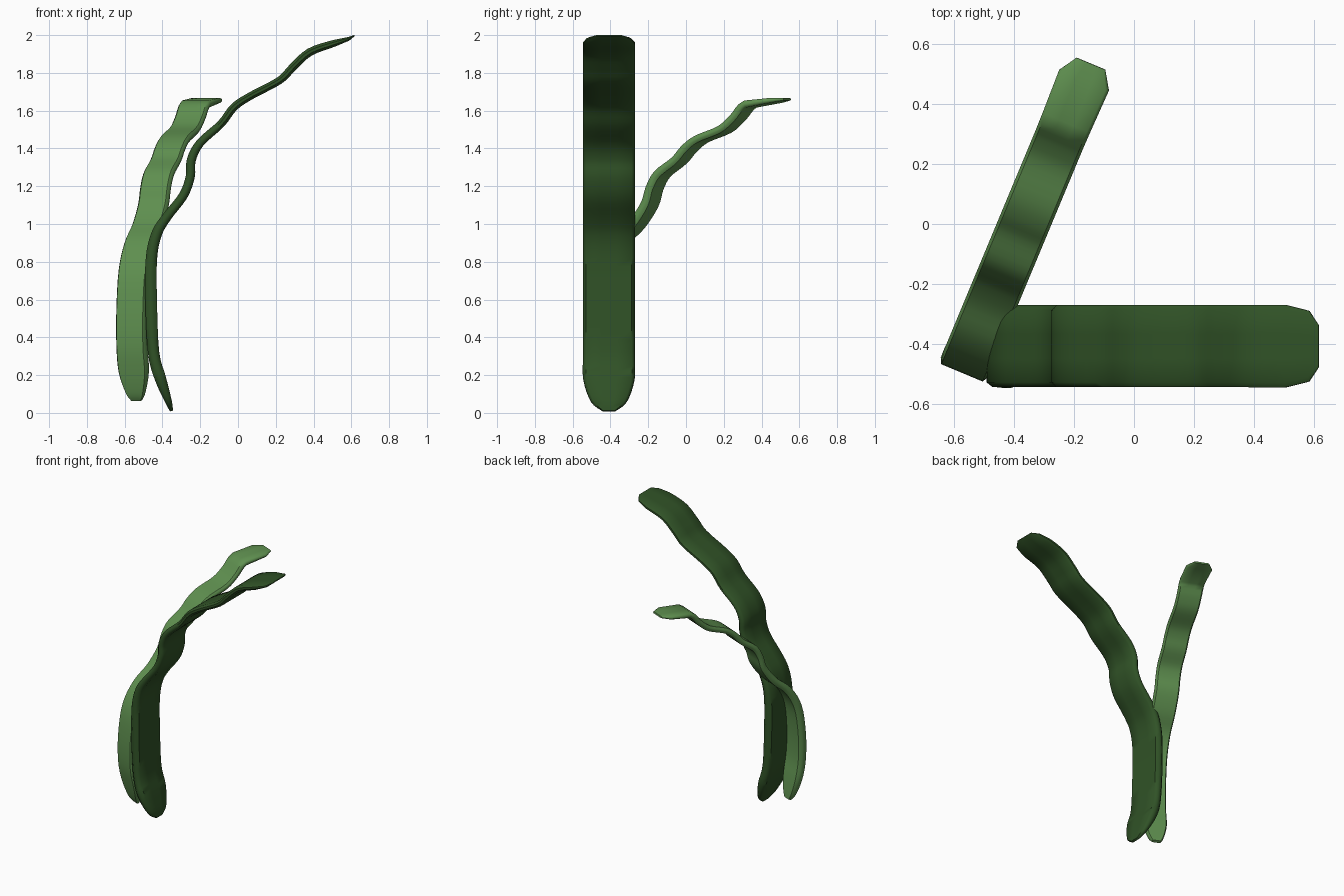
import bpy, bmesh, math
from mathutils import Vector

if "Cube" in bpy.data.objects:
    bpy.data.objects.remove(bpy.data.objects["Cube"])

# Rounded flat cross-section: (across, through) in half-width / half-thickness units
SECTION = [(-1, -.35), (-.88, -1), (-.3, -1), (.3, -1), (.88, -1), (1, -.35),
           (1, .35), (.88, 1), (.3, 1), (-.3, 1), (-.88, 1), (-1, .35)]


def smooth_path(rows, steps=4):
    """Catmull-Rom through the rows, straight at the cut tip."""
    pts = [Vector(r) for r in rows]
    out, n = [], len(pts)
    for i in range(n - 1):
        a, b, c, d = pts[max(i - 1, 0)], pts[i], pts[i + 1], pts[min(i + 2, n - 1)]
        if i >= n - 3:
            out.append(b)
            continue
        for k in range(steps):
            t = k / steps
            out.append(b + (c - a) * (.5 * t) + (a * 2 - b * 5 + c * 4 - d) * (.5 * t * t)
                       + (b * 3 - a - c * 3 + d) * (.5 * t ** 3))
    return out + [pts[-1]]


def blade(name, rows, origin, lean, color):
    """rows: (distance along lean, height, half width, half thickness)."""
    u = Vector((lean[0], lean[1], 0)).normalized()
    w = Vector((u.y, -u.x, 0))
    path = smooth_path(rows)
    centre = [Vector(origin) + u * p[0] + Vector((0, 0, p[1])) for p in path]
    bm = bmesh.new()
    rings = []
    for i, p in enumerate(path):
        tangent = centre[min(i + 1, len(path) - 1)] - centre[max(i - 1, 0)]
        normal = tangent.cross(w).normalized()
        rings.append([bm.verts.new(centre[i] + w * (a * p[2]) + normal * (b * p[3]))
                      for a, b in SECTION])
    m = len(SECTION)
    for r, s in zip(rings, rings[1:]):
        for j in range(m):
            bm.faces.new((r[j], r[(j + 1) % m], s[(j + 1) % m], s[j]))
    bm.faces.new(rings[0])
    bm.faces.new(rings[-1])
    bmesh.ops.recalc_face_normals(bm, faces=bm.faces)
    mesh = bpy.data.meshes.new(name)
    bm.to_mesh(mesh)
    bm.free()
    obj = bpy.data.objects.new(name, mesh)
    bpy.context.collection.objects.link(obj)
    mat = bpy.data.materials.new(name + "_green")
    mat.diffuse_color = color
    mat.use_nodes = True
    mat.node_tree.nodes["Principled BSDF"].inputs["Base Color"].default_value = mat.diffuse_color
    mesh.materials.append(mat)
    bpy.ops.object.select_all(action='DESELECT')
    obj.select_set(True)
    bpy.context.view_layer.objects.active = obj
    bpy.ops.object.shade_smooth_by_angle(angle=math.radians(50))


# Broad dark blade leaning to +x
blade("broad_leaf", [
    (-.352, .01, .035, .008), (-.368, .06, .095, .018), (-.41, .18, .136, .03),
    (-.447, .32, .137, .03), (-.46, .6, .137, .031), (-.458, .82, .137, .03),
    (-.43, .95, .137, .028), (-.375, 1.04, .137, .025), (-.29, 1.15, .137, .024),
    (-.253, 1.25, .137, .024), (-.247, 1.34, .137, .024), (-.2, 1.43, .137, .022),
    (-.09, 1.53, .137, .021), (-.02, 1.62, .137, .021), (.07, 1.68, .137, .02),
    (.22, 1.76, .137, .02), (.29, 1.83, .137, .021), (.38, 1.91, .137, .021),
    (.51, 1.957, .137, .018), (.585, 1.98, .118, .01), (.617, 1.998, .07, .003)],
    (0, -.408, 0), (1, 0), (.03, .085, .02, 1))

# Narrow light blade leaning backwards (distances are measured from y = 0)
blade("narrow_leaf", [
    (-.44, .067, .03, .01), (-.455, .11, .055, .02), (-.48, .22, .083, .028),
    (-.505, .36, .085, .03), (-.505, .55, .085, .03), (-.475, .75, .085, .029),
    (-.4, .89, .085, .026), (-.29, .99, .085, .024), (-.21, 1.1, .085, .022),
    (-.18, 1.19, .085, .021), (-.135, 1.265, .085, .021), (-.04, 1.335, .085, .02),
    (.02, 1.4, .085, .02), (.09, 1.45, .085, .019), (.22, 1.5, .085, .019),
    (.295, 1.56, .085, .019), (.37, 1.635, .086, .019), (.52, 1.655, .09, .013),
    (.58, 1.66, .052, .006)],
    (-.367, 0, 0), (.385, .923), (.115, .28, .08, 1))
